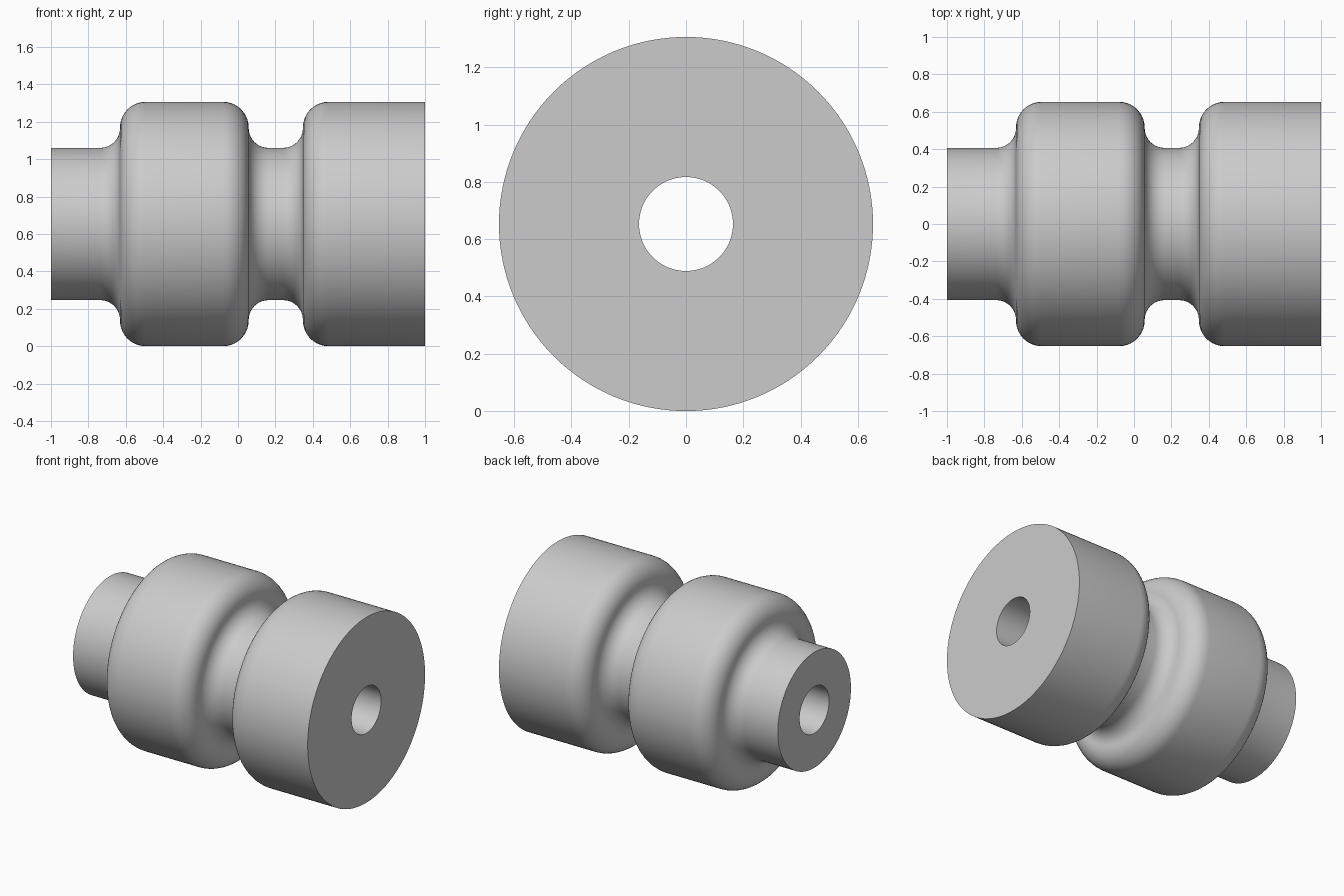
import bpy, bmesh, math
from mathutils import Vector, Matrix

if "Cube" in bpy.data.objects:
    bpy.data.objects.remove(bpy.data.objects["Cube"])

BIG, SMALL, BORE = 0.653, 0.407, 0.164
INNER, OUTER = 0.106, 0.137      # fillet radii at the neck and at the rim
STEPS, SIDES = 10, 128


def arc(cx, cr, rad, a0, a1):
    """Points (x, radius) along an arc, angles in degrees."""
    pts = []
    for i in range(STEPS + 1):
        a = math.radians(a0 + (a1 - a0) * i / STEPS)
        pts.append((cx + rad * math.cos(a), cr + rad * math.sin(a)))
    return pts


def step_up(x):
    """Shoulder rising from neck to rim, with its wall at x."""
    return (arc(x - INNER, SMALL + INNER, INNER, -90, 0)
            + arc(x + OUTER, BIG - OUTER, OUTER, 180, 90))


def step_down(x):
    """Mirrored shoulder, falling from rim to neck."""
    return [(2 * x - px, r) for px, r in reversed(step_up(x))]


# Closed half section: bore, stub, rounded collar, groove, end drum
profile = ([(-1, BORE), (-1, SMALL)] + step_up(-0.631) + step_down(0.057)
           + step_up(0.347) + [(1, BIG), (1, BORE)])

# Revolve the section around the x axis
bm = bmesh.new()
verts = [bm.verts.new((x, 0, r)) for x, r in profile]
edges = [bm.edges.new((verts[i], verts[(i + 1) % len(verts)]))
         for i in range(len(verts))]
bmesh.ops.spin(bm, geom=verts + edges, cent=(0, 0, 0), axis=(1, 0, 0),
               angle=math.tau, steps=SIDES, use_merge=True)
bmesh.ops.remove_doubles(bm, verts=bm.verts, dist=1e-5)
bmesh.ops.recalc_face_normals(bm, faces=bm.faces)
bmesh.ops.translate(bm, verts=bm.verts, vec=(0, 0, BIG))

mesh = bpy.data.meshes.new("grooved_roller")
bm.to_mesh(mesh)
bm.free()
roller = bpy.data.objects.new("grooved_roller", mesh)
bpy.context.collection.objects.link(roller)

grey = bpy.data.materials.new("light grey")
grey.diffuse_color = (0.6, 0.6, 0.6, 1)
grey.use_nodes = True
grey.node_tree.nodes["Principled BSDF"].inputs["Base Color"].default_value = grey.diffuse_color
mesh.materials.append(grey)

# Smooth sides, crisp end rims
bpy.context.view_layer.objects.active = roller
roller.select_set(True)
bpy.ops.object.shade_smooth_by_angle(angle=math.radians(35))
